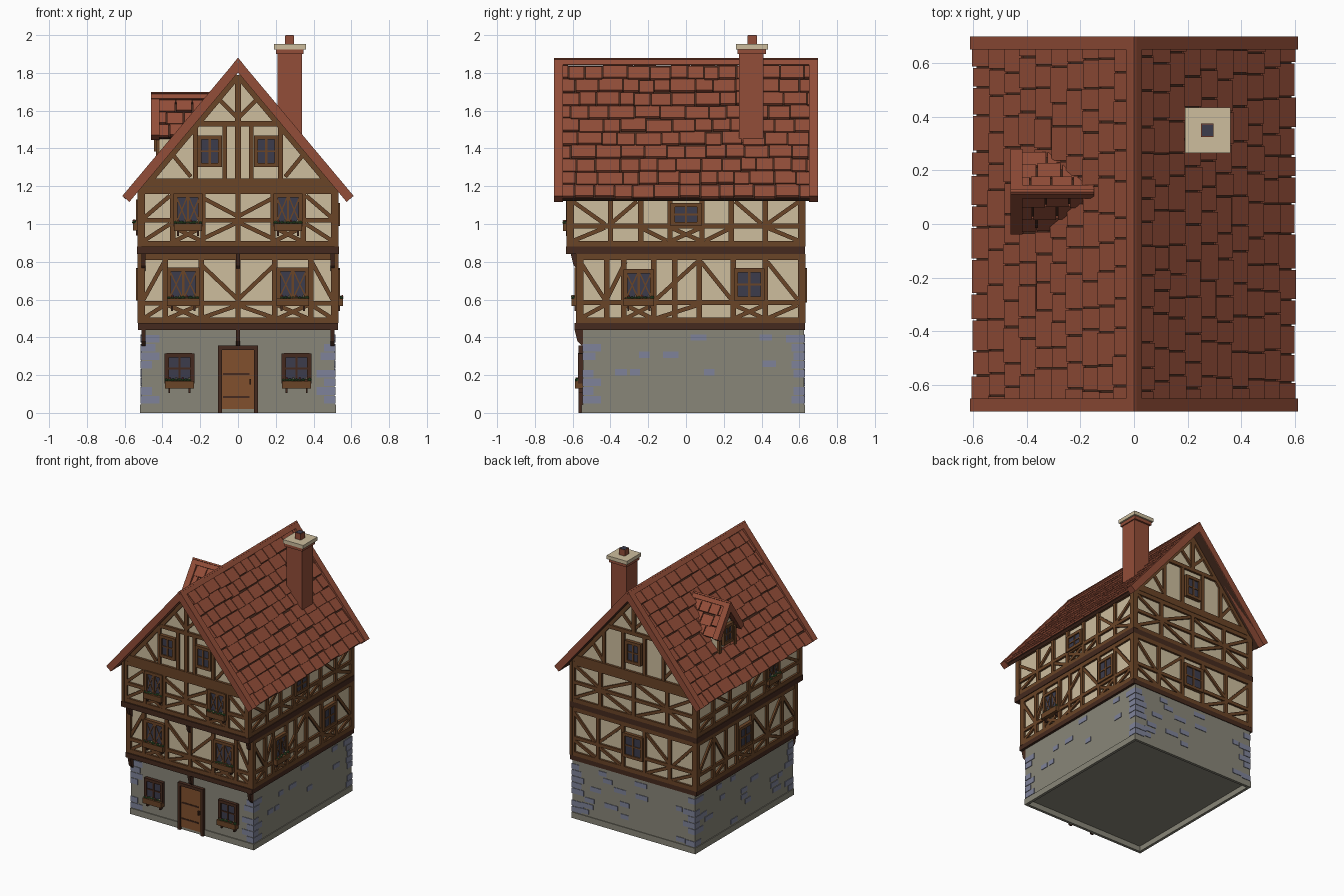
import bpy, bmesh, random
from math import radians, atan2, hypot, cos, sin
from mathutils import Matrix, Vector

random.seed(4)
if "Cube" in bpy.data.objects:
    bpy.data.objects.remove(bpy.data.objects["Cube"])

COLOURS = {
    "plaster": (0.61, 0.51, 0.34), "timber": (0.144, 0.058, 0.02),
    "dark_timber": (0.06, 0.023, 0.013), "roof_tile": (0.29, 0.075, 0.04),
    "stone": (0.25, 0.24, 0.19), "blue_stone": (0.21, 0.225, 0.32),
    "glass": (0.045, 0.045, 0.072), "door_wood": (0.22, 0.08, 0.026),
    "leaf": (0.03, 0.09, 0.025), "petal": (0.4, 0.07, 0.06)}
mats = {}
for key, rgb in COLOURS.items():
    m = mats[key] = bpy.data.materials.new(key)
    m.use_nodes = True
    m.diffuse_color = (*rgb, 1)
    bsdf = m.node_tree.nodes["Principled BSDF"]
    bsdf.inputs["Base Color"].default_value = (*rgb, 1)
    bsdf.inputs["Roughness"].default_value = 0.9

parts = {}
ID = Matrix.Identity(4)


def mesh_for(name, mat):
    return parts.setdefault((name, mat), bmesh.new())


def box(name, mat, M, lo, hi):
    lo, hi = Vector(lo), Vector(hi)
    size = Matrix.Diagonal((*(hi - lo), 1))
    bmesh.ops.create_cube(mesh_for(name, mat), size=1,
                          matrix=M @ Matrix.Translation((lo + hi) / 2) @ size)


def prism(name, mat, M, pts, depth):
    bm = mesh_for(name, mat)
    front = [bm.verts.new(M @ Vector((u, v, 0))) for u, v in pts]
    back = [bm.verts.new(M @ Vector((u, v, -depth))) for u, v in pts]
    bm.faces.new(front)
    bm.faces.new(back[::-1])
    for i in range(len(pts)):
        j = (i + 1) % len(pts)
        bm.faces.new((front[j], front[i], back[i], back[j]))


def beam(name, mat, W, a, b, width, depth):
    du, dv = b[0] - a[0], b[1] - a[1]
    half = hypot(du, dv) / 2
    M = W @ Matrix.Translation(((a[0] + b[0]) / 2, (a[1] + b[1]) / 2, 0)) @ Matrix.Rotation(atan2(dv, du), 4, "Z")
    box(name, mat, M, (-half, -width / 2, -0.005), (half, width / 2, depth))


def wall(angle, dist):
    # local x runs along the wall, local y is up, local z points outward
    return (Matrix.Rotation(radians(angle), 4, "Z") @ Matrix.Translation((0, -dist, 0))
            @ Matrix.Rotation(radians(90), 4, "X"))


def flower_box(W, u, top, w):
    box("flower_box", "timber", W, (u - w / 2, top - 0.04, 0), (u + w / 2, top, 0.042))
    for s in (-1, 1):
        x = u + s * w * 0.35
        box("flower_box_bracket", "dark_timber", W, (x - .005, top - .065, 0), (x + .005, top - .04, 0.025))
    n = 9
    for i in range(n):
        x = u + w * ((i + 0.5) / n - 0.5)
        r = random.uniform(0.008, 0.012)
        spot = W @ Matrix.Translation((x, top + 0.004, random.uniform(.015, .035)))
        bmesh.ops.create_icosphere(mesh_for("flower_leaves", "leaf"), subdivisions=1, radius=r, matrix=spot)
        if i % 2:
            colour = "petal" if i % 4 == 1 else "plaster"
            bmesh.ops.create_icosphere(mesh_for("flower_heads", colour), subdivisions=1, radius=0.006,
                                       matrix=spot @ Matrix.Translation((0, 0.009, 0.004)))


def window(W, u, z, w, h, style="cross", flowers=False, mat="timber"):
    l, r, b, t = u - w / 2, u + w / 2, z - h / 2, z + h / 2
    box("window_glass", "glass", W, (l, b, 0), (r, t, 0.017))
    for x in (l, r):
        beam("window_frame", mat, W, (x, b - .01), (x, t + .01), 0.022, 0.026)
    for y in (b, t):
        beam("window_frame", mat, W, (l, y), (r, y), 0.022, 0.026)
    beam("window_bars", mat, W, (u, b), (u, t), 0.012, 0.023)
    if style == "cross":
        beam("window_bars", mat, W, (l, z), (r, z), 0.009, 0.022)
    else:
        for x0, x1 in ((l, u), (u, r)):
            beam("window_lattice", mat, W, (x0, b), (x1, t), 0.007, 0.02)
            beam("window_lattice", mat, W, (x0, t), (x1, b), 0.007, 0.02)
    if flowers:
        flower_box(W, u, b + 0.005, w + 0.02)


def storey(W, u0, u1, z0, z1, rail, posts, braces):
    for y, width in ((z0 + .015, .03), (rail, .025), (z1 - .015, .03)):
        beam("timber_rails", "timber", W, (u0, y), (u1, y), width, 0.015)
    for p in posts:
        beam("timber_posts", "timber", W, (p, z0), (p, z1), 0.028, 0.015)
    for p in (u0 + .018, u1 - .018):
        beam("corner_posts", "timber", W, (p, z0), (p, z1), 0.04, 0.016)
    for a, b in braces:
        beam("timber_braces", "timber", W, a, b, 0.022, 0.013)


def mirrored(braces):
    return braces + [((-a[0], a[1]), (-b[0], b[1])) for a, b in braces]


def cross(u, w, z0, z1):
    return [((u - w, z0), (u + w, z1)), ((u - w, z1), (u + w, z0))]


# Stone ground floor with an open plinth
box("stone_wall", "stone", ID, (-.512, -.545, .04), (.512, .625, .45))
for a, d, lo, hi in ((0, .552, -.518, .518), (90, .518, -.552, .63), (180, .63, -.518, .518), (270, .518, -.63, .552)):
    box("stone_plinth", "stone", wall(a, d), (lo, 0, -.02), (hi, .045, 0))

# Corner stones and scattered wall stones
for cx, cy, sx, sy in ((-.516, -.549, 1, 1), (.516, -.549, -1, 1), (.516, .629, -1, -1), (-.516, .629, 1, -1)):
    for i in range(8):
        if random.random() < 0.2:
            continue
        a, b = random.choice(((.1, .06), (.06, .1), (.08, .07)))
        xs, ys = sorted((cx, cx + sx * a)), sorted((cy, cy + sy * b))
        z = .05 + i * .046
        box("corner_stones", "blue_stone", ID, (xs[0], ys[0], z), (xs[1], ys[1], z + .04))
for a, d, lo, hi, count in ((90, .512, -.4, .5, 8), (180, .625, -.42, .42, 16), (270, .512, -.55, .42, 14)):
    for i in range(count):
        u, z, w = random.uniform(lo, hi), .06 + .046 * random.randrange(8), random.uniform(.05, .1)
        box("wall_stones", "blue_stone", wall(a, d), (u - w / 2, z, -.01), (u + w / 2, z + .034, .004))

# Door
G = wall(0, .545)
box("door", "door_wood", G, (-.085, .02, 0), (.085, .335, .012))
for s in (-1, 1):
    beam("door_frame", "dark_timber", G, (s * .096, 0), (s * .096, .355), .022, .025)
    window(G, s * .31, .235, .135, .14, "cross", True, "dark_timber")
beam("door_frame", "dark_timber", G, (-.106, .345), (.106, .345), .022, .025)
for z in (.085, .205):
    beam("door_straps", "dark_timber", G, (-.08, z), (.06, z), .01, .016)
box("door_handle", "dark_timber", G, (.06, .15, .01), (.07, .18, .025))

# Plastered upper floors, jetty sills and brackets
box("middle_floor", "plaster", ID, (-.515, -.565, .45), (.515, .615, .85))
box("upper_floor", "plaster", ID, (-.515, -.61, .85), (.515, .615, 1.19))
box("middle_sill", "dark_timber", ID, (-.53, -.59, .44), (.53, .63, .475))
box("upper_sill", "dark_timber", ID, (-.535, -.635, .84), (.535, .63, .88))
for z, d in ((.44, .545), (.84, .565)):
    for x in (-.5, 0, .5):
        prism("jetty_bracket", "dark_timber", Matrix.Translation((x + .011, 0, 0)) @ wall(90, 0),
              [(-d, z - .09), (-d, z), (-d - .045, z), (-d - .03, z - .06)][::-1], .022)

# Front framing
F1, F2 = wall(0, .565), wall(0, .61)
storey(F1, -.53, .53, .475, .84, .58, (-.385, -.195, 0, .195, .385),
       mirrored([((.2, .79), (.0, .6)), ((.2, .5), (.0, .57)), ((.39, .8), (.5, .6)), ((.39, .57), (.5, .5))]
                + cross(.29, .08, .5, .57)))
storey(F2, -.53, .53, .88, 1.19, 1.02, (-.345, -.185, 0, .185, .345),
       mirrored([((.19, .92), (.0, 1.01)), ((.19, 1.14), (.0, 1.04)), ((.36, 1.15), (.5, 1.03)), ((.36, 1.0), (.5, .91))]
                + cross(.265, .07, .91, .98)))
for s in (-1, 1):
    window(F1, s * .29, .68, .15, .16, "lattice", True)
    window(F2, s * .265, 1.075, .13, .155, "lattice", True)

# Back framing
B = wall(180, .615)
storey(B, -.53, .53, .475, .84, .61, (-.3, -.09, .09, .3),
       mirrored([((.1, .8), (.29, .63)), ((.1, .5), (.29, .59)), ((.31, .6), (.5, .8)), ((.31, .5), (.5, .59))]))
storey(B, -.53, .53, .88, 1.19, 1.03, (-.28, 0, .28),
       mirrored([((.02, .91), (.27, 1.02)), ((.02, 1.15), (.27, 1.04)), ((.29, 1.04), (.5, 1.16)), ((.29, 1.02), (.5, .91))]))
window(B, 0, .675, .15, .16)

# Right side framing
R = wall(90, .515)
storey(R, -.58, .63, .475, .84, .585, (-.42, -.33, -.17, -.06, .07, .25, .42),
       [((-.56, .8), (-.43, .6)), ((-.32, .8), (-.42, .6)), ((-.16, .6), (.06, .8)), ((-.16, .5), (.06, .57)),
        ((.24, .6), (.08, .8)), ((.43, .8), (.59, .6)), ((.43, .5), (.59, .57)), ((-.56, .5), (-.43, .57))]
       + cross(.335, .08, .5, .57) + cross(-.25, .07, .5, .57))
storey(R, -.63, .63, .88, 1.19, .99, (-.4, -.24, -.085, .085, .24, .42),
       mirrored([((.1, .91), (.24, .98)), ((.26, 1.12), (.4, 1.0)), ((.43, .98), (.6, .91)), ((.43, 1.0), (.6, 1.12))])
       + cross(0, .08, .91, .98))
window(R, -.25, .675, .14, .15, "lattice", True)
window(R, .335, .68, .14, .15)
window(R, 0, 1.05, .14, .1)

# Left side framing
L = wall(270, .515)
storey(L, -.63, .58, .475, .84, .585, (-.42, -.27, -.14, .04, .22, .4),
       [((-.59, .6), (-.43, .8)), ((-.41, .8), (-.28, .6)), ((.05, .8), (.21, .6)), ((.23, .6), (.39, .8)),
        ((.41, .8), (.55, .6)), ((-.41, .5), (-.28, .57)), ((.05, .5), (.21, .57)), ((.23, .57), (.39, .5))]
       + cross(-.05, .08, .5, .57))
storey(L, -.63, .63, .88, 1.19, .99, (-.42, -.22, 0, .2, .36),
       [((-.6, .91), (-.43, .98)), ((-.41, 1.12), (-.23, 1.0)), ((-.2, .91), (-.02, .98)), ((.02, 1.0), (.19, 1.12)),
        ((.38, 1.12), (.59, 1.0))] + cross(.28, .07, .91, .98))
window(L, -.05, .68, .14, .15)
window(L, .28, 1.06, .13, .12, "lattice", True)

# Gables
prism("attic", "plaster", F2, [(-.515, 1.17), (.515, 1.17), (0, 1.79)], 1.225)
for W, xs, posts in ((F2, (-.15, .15), (.07, .225)), (B, (0,), (.09, .25))):
    beam("gable_tie_beam", "timber", W, (-.48, 1.215), (.48, 1.215), .05, .018)
    beam("gable_collar", "timber", W, (-.215, 1.53), (.215, 1.53), .028, .016)
    beam("gable_king_post", "timber", W, (0, 1.24 if len(xs) > 1 else 1.53), (0, 1.78), .03, .016)
    for s in (-1, 1):
        beam("gable_rafter", "timber", W, (s * .51, 1.175), (0, 1.785), .03, .014)
        beam("gable_brace", "timber", W, (0, 1.56), (s * .1, 1.66), .022, .013)
        beam("gable_brace", "timber", W, (s * .25, 1.25), (s * .34, 1.36), .022, .013)
        for p in posts:
            beam("gable_posts", "timber", W, (s * p, 1.24), (s * p, 1.53), .026, .015)
    for x in xs:
        window(W, x, 1.385, .11, .145)


# Tiled roof slope: local x along the ridge, local y up the slope, local z outward
def slope(name, origin, turn, pitch, u0, u1, length, rows, boards, thick):
    t = radians(pitch)
    basis = Matrix(((-cos(t), 0, sin(t)), (0, 1, 0), (sin(t), 0, cos(t))))
    basis = Matrix((basis[0], basis[1], basis[2]))
    cols = Matrix(((0, -cos(t), sin(t)), (1, 0, 0), (0, sin(t), cos(t)))).to_4x4()
    M = Matrix.Translation(origin) @ Matrix.Rotation(radians(turn), 4, "Z") @ cols
    box(name + "_deck", "dark_timber", M, (u0 + .005, -length + .006, -thick), (u1 - .005, -.035, -.028))
    box(name + "_ridge", "roof_tile", M, (u0, -.045, -.012), (u1, 0, 0))
    for a, b in boards:
        box(name + "_verge_board", "roof_tile", M, (a, -length, -thick), (b, -.02, -.001))
    step = (length - .045) / rows
    for i in range(rows):
        low, u = -length + i * step, u0
        while u < u1 - .01:
            w = min(random.uniform(.075, .14), u1 - u)
            drop = random.uniform(-.002, .012)
            tilt = Matrix.Translation((u, low + drop, -.014)) @ Matrix.Rotation(radians(-6), 4, "X")
            box(name + "_tiles", "roof_tile", M @ tilt, (.003, 0, -.01), (w - .003, step - .002, .004))
            u += w


for turn in (0, 180):
    slope("roof", (0, 0, 1.88), turn, 50, -.7, .7, .954, 10, ((-.7, -.65), (.65, .7)), .05)

# Dormer on the left slope
D = wall(270, .42)
prism("dormer_wall", "plaster", D, [(-.22, 1.25), (-.02, 1.25), (-.02, 1.47), (-.12, 1.61), (-.22, 1.47)], .27)
for u in (-.21, -.03):
    beam("dormer_posts", "timber", D, (u, 1.33), (u, 1.48), .024, .014)
window(D, -.12, 1.455, .095, .12)
for turn, ends, board in ((-90, (-.46, -.15), (-.46, -.415)), (90, (.15, .46), (.415, .46))):
    slope("dormer_roof", (0, .12, 1.70), turn, 55, *ends, .28, 3, (board,), .045)

# Chimney
box("chimney_stack", "roof_tile", ID, (.21, .28, 1.35), (.34, .41, 1.905))
box("chimney_lip", "roof_tile", ID, (.2, .272, 1.9), (.348, .423, 1.925))
box("chimney_cap", "plaster", ID, (.19, .265, 1.925), (.36, .435, 1.952))
box("chimney_pot", "roof_tile", ID, (.25, .325, 1.95), (.297, .375, 1.998))
box("chimney_flue", "glass", ID, (.253, .328, 1.99), (.294, .372, 2.0))

# Turn the collected parts into objects
for (name, mat), bm in parts.items():
    bmesh.ops.recalc_face_normals(bm, faces=bm.faces)
    mesh = bpy.data.meshes.new(name)
    bm.to_mesh(mesh)
    bm.free()
    mesh.materials.append(mats[mat])
    bpy.context.collection.objects.link(bpy.data.objects.new(name, mesh))
